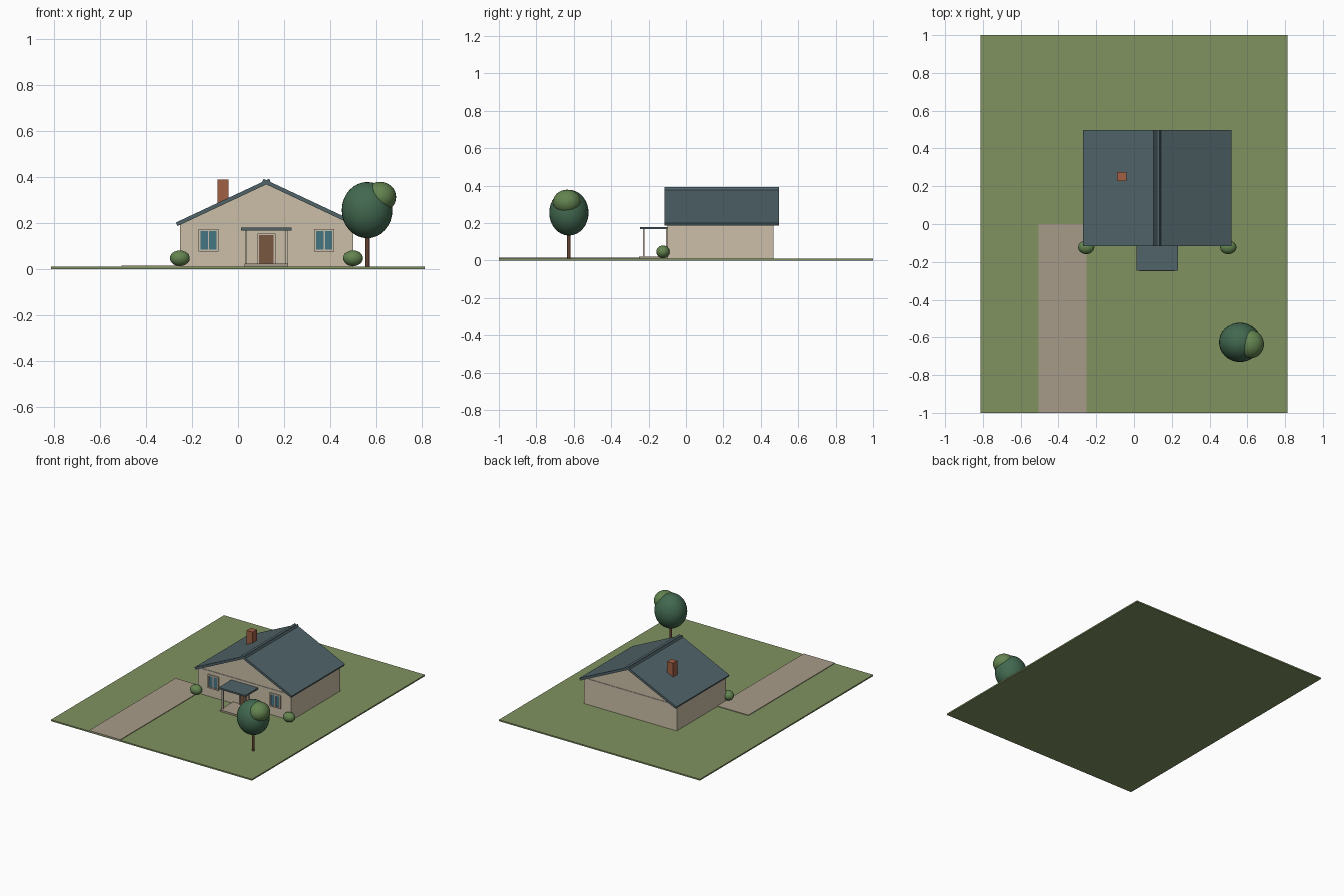
import bpy, bmesh, math
from mathutils import Vector

if "Cube" in bpy.data.objects:
    bpy.data.objects.remove(bpy.data.objects["Cube"])


def material(name, r, g, b):
    m = bpy.data.materials.new(name)
    m.diffuse_color = (r, g, b, 1)
    m.use_nodes = True
    m.node_tree.nodes["Principled BSDF"].inputs["Base Color"].default_value = m.diffuse_color
    return m


GRASS = material("grass", .22, .29, .12)
PAVING = material("paving", .39, .33, .25)
WALL = material("wall", .60, .52, .39)
TRIM = material("trim", .58, .51, .40)
SLATE = material("slate", .08, .125, .14)
WOOD = material("door_wood", .19, .095, .05)
GLASS = material("glass", .06, .18, .23)
BRICK = material("brick", .35, .115, .06)
BARK = material("bark", .12, .05, .03)
LEAF = material("leaf", .055, .14, .08)
LIGHT_LEAF = material("light_leaf", .125, .23, .08)


def prism(name, profile, y0, y1, mat):
    """Extrude an (x, z) outline along y."""
    bm = bmesh.new()
    face = bm.faces.new([bm.verts.new((x, y0, z)) for x, z in profile])
    ext = bmesh.ops.extrude_face_region(bm, geom=[face])
    bmesh.ops.translate(bm, vec=(0, y1 - y0, 0),
                        verts=[v for v in ext["geom"] if isinstance(v, bmesh.types.BMVert)])
    bmesh.ops.recalc_face_normals(bm, faces=bm.faces)
    mesh = bpy.data.meshes.new(name)
    bm.to_mesh(mesh)
    bm.free()
    ob = bpy.data.objects.new(name, mesh)
    bpy.context.collection.objects.link(ob)
    mesh.materials.append(mat)
    return ob


def box(name, x0, x1, y0, y1, z0, z1, mat):
    return prism(name, [(x0, z0), (x1, z0), (x1, z1), (x0, z1)], y0, y1, mat)


def ball(name, centre, radii, mat):
    bpy.ops.mesh.primitive_uv_sphere_add(segments=32, ring_count=16, location=centre)
    ob = bpy.context.object
    ob.name = name
    ob.scale = radii
    ob.data.materials.append(mat)
    bpy.ops.object.shade_smooth()


CX = .123            # centre line of the house
HALF = .376          # half wall width
FRONT, BACK = -.098, .468

# Ground and driveway
box("lawn", -.813, .813, -1, 1, 0, .01, GRASS)
box("driveway", -.505, -.252, -1, 0, .008, .0145, PAVING)

# Walls, gables and the trim bands below them
box("walls", CX - HALF, CX + HALF, FRONT, BACK, .008, .192, WALL)
prism("gable", [(CX - HALF, .19), (CX + HALF, .19), (CX + HALF, .196), (CX, .372),
                (CX - HALF, .196)], FRONT, BACK, WALL)
for side, y in (("front", FRONT), ("back", BACK)):
    box(side + "_gable_trim", CX - HALF, CX + HALF, y - .004, y + .004, .188, .2, TRIM)

# Roof slabs, crossing slightly at the ridge
eave, tip = Vector((-.393, .201)), Vector((.012, .391))
along = (tip - eave).normalized()
drop = Vector((along.y, -along.x)) * .017
outline = [eave, tip, tip + drop, eave + drop]
for side, s in (("left", 1), ("right", -1)):
    prism(side + "_roof", [(CX + s * p.x, p.y) for p in outline], -.116, .497, SLATE)

# Chimney
box("chimney", -.089, -.041, .228, .276, .24, .388, BRICK)

# Windows: frame, two panes and mullion
for side, x in (("left", -.128), ("right", .374)):
    y = FRONT
    box(side + "_window_panel", x - .038, x + .038, y - .004, y + .004, .08, .168, GLASS)
    for s in (-1, 1):
        e = x + s * .039
        box(side + "_window_jamb", e - .004, e + .004, y - .010, y + .004, .075, .172, TRIM)
    box(side + "_window_head", x - .035, x + .035, y - .010, y + .004, .164, .172, TRIM)
    box(side + "_window_sill", x - .035, x + .035, y - .010, y + .004, .075, .083, TRIM)
    box(side + "_window_mullion", x - .003, x + .003, y - .009, y + .004, .083, .164, TRIM)

# Door with surround
box("door", CX - .031, CX + .031, FRONT - .007, FRONT + .004, .02, .146, WOOD)
for s in (-1, 1):
    e = CX + s * .035
    box("door_jamb", e - .004, e + .004, FRONT - .010, FRONT + .004, .02, .154, TRIM)
box("door_head", CX - .031, CX + .031, FRONT - .010, FRONT + .004, .146, .154, TRIM)

# Porch
box("porch_floor", CX - .095, CX + .095, -.25, FRONT + .004, .008, .022, PAVING)
box("porch_roof", CX - .109, CX + .109, -.245, FRONT + .004, .167, .179, SLATE)
for s in (-1, 1):
    e = CX + s * .088
    box("porch_post", e - .005, e + .005, -.231, -.221, .02, .169, TRIM)

# Bushes
for s in (-1, 1):
    ball("bush", (CX + s * HALF, -.123, .046), (.043, .036, .034), LIGHT_LEAF)

# Tree
bpy.ops.mesh.primitive_cylinder_add(vertices=16, radius=.0095, depth=.19,
                                    location=(.561, -.626, .103))
trunk = bpy.context.object
trunk.name = "tree_trunk"
trunk.data.materials.append(BARK)
bpy.ops.object.shade_smooth_by_angle(angle=math.radians(40))
ball("tree_crown", (.561, -.626, .255), (.111, .105, .122), LEAF)
ball("tree_crown_side", (.617, -.636, .312), (.071, .075, .066), LIGHT_LEAF)
